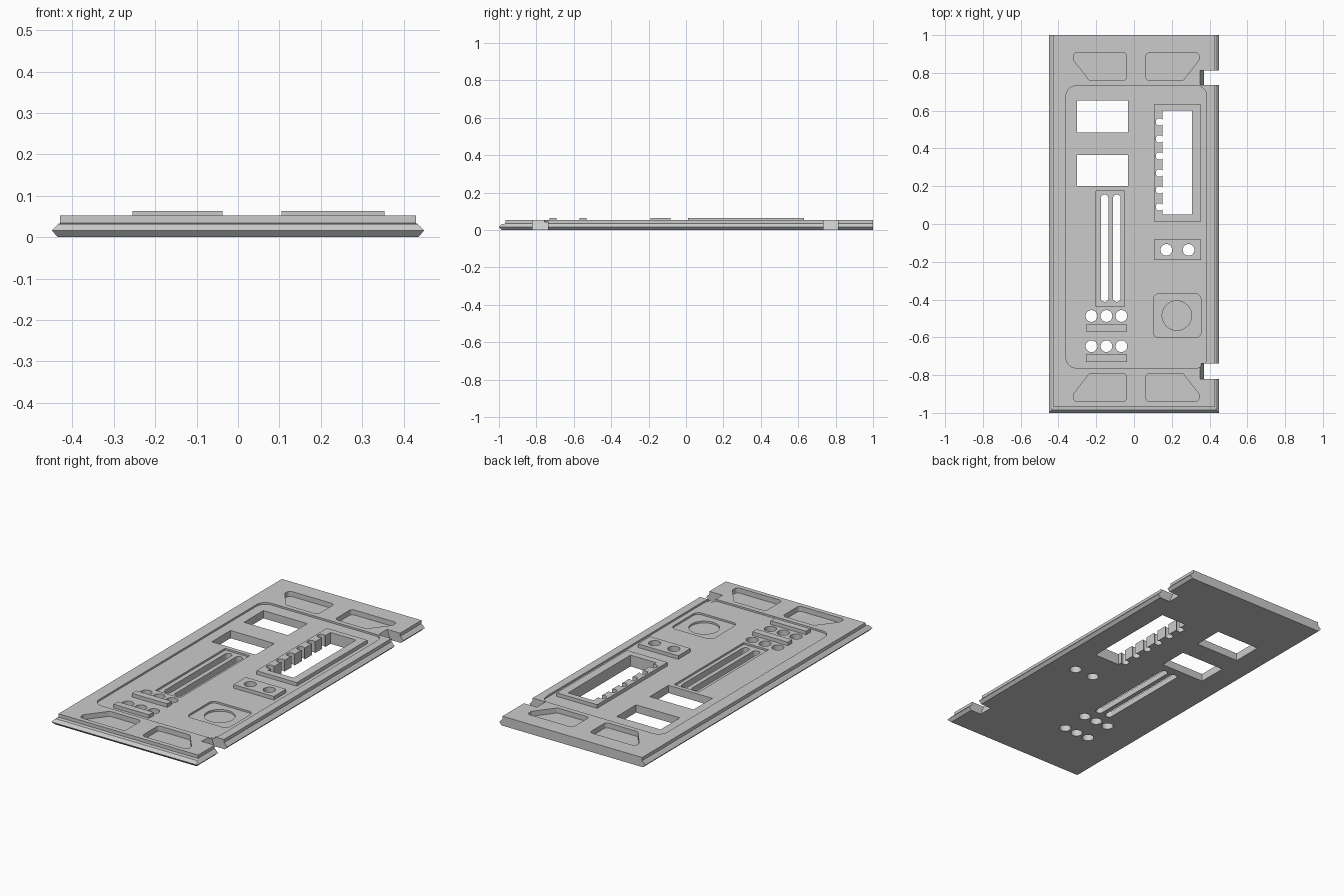
import bpy, bmesh, math
from mathutils import Vector

cube = bpy.data.objects.get("Cube")
if cube:
    bpy.data.objects.remove(cube, do_unlink=True)

grey = bpy.data.materials.new("panel grey")
grey.use_nodes = True
grey.diffuse_color = (0.6, 0.6, 0.6, 1)
grey.node_tree.nodes["Principled BSDF"].inputs["Base Color"].default_value = (0.6, 0.6, 0.6, 1)

TOP, FLOOR, RAISED = 0.053, 0.043, 0.063
ABOVE, BELOW = 0.1, -0.1


def loft(name, rings):
    """Solid made by joining equal point rings, lowest first."""
    bm = bmesh.new()
    loops = [[bm.verts.new(p) for p in ring] for ring in rings]
    bm.faces.new(loops[0][::-1])
    bm.faces.new(loops[-1])
    for low, high in zip(loops, loops[1:]):
        n = len(low)
        for i in range(n):
            j = (i + 1) % n
            bm.faces.new((low[i], low[j], high[j], high[i]))
    bmesh.ops.recalc_face_normals(bm, faces=bm.faces)
    mesh = bpy.data.meshes.new(name)
    bm.to_mesh(mesh)
    bm.free()
    mesh.materials.append(grey)
    obj = bpy.data.objects.new(name, mesh)
    bpy.context.scene.collection.objects.link(obj)
    return obj


def rect(x0, x1, y0, y1):
    return [(x0, y0), (x1, y0), (x1, y1), (x0, y1)]


def circle(x, y, r, n=32):
    return [(x + r * math.cos(math.tau * i / n), y + r * math.sin(math.tau * i / n))
            for i in range(n)]


def rounded(points, radius, steps=8):
    """Round every corner of a convex outline with an arc."""
    pts = [Vector((x, y, 0)) for x, y in points]
    out = []
    for i, p in enumerate(pts):
        a = (pts[i - 1] - p).normalized()
        b = (pts[(i + 1) % len(pts)] - p).normalized()
        half = a.angle(b) / 2
        reach = radius / math.tan(half)
        centre = p + (a + b).normalized() * radius / math.sin(half)
        start, end = p + a * reach - centre, p + b * reach - centre
        for k in range(steps + 1):
            t = k / steps * (math.pi - 2 * half)
            # Weighted sum of both end directions sweeps the arc
            sweep = math.pi - 2 * half
            q = centre + (start * math.sin(sweep - t) + end * math.sin(t)) / math.sin(sweep)
            out.append((q.x, q.y))
    return out


def prism(name, outline, z0, z1):
    return loft(name, [[(x, y, z) for x, y in outline] for z in (z0, z1)])


def subtract(obj, cutter):
    mod = obj.modifiers.new("cut", "BOOLEAN")
    mod.operation, mod.solver, mod.object = "DIFFERENCE", "EXACT", cutter
    bpy.context.view_layer.update()
    deps = bpy.context.evaluated_depsgraph_get()
    mesh = bpy.data.meshes.new_from_object(obj.evaluated_get(deps))
    obj.modifiers.clear()
    obj.data = mesh
    bpy.data.objects.remove(cutter, do_unlink=True)


def cut(obj, outline, floor=BELOW):
    subtract(obj, prism("cutter", outline, floor, ABOVE))


# Base slab with bevelled sides and front, stepped rim, square back
levels = [(0, 0.435, -0.985), (0.016, 0.45, -1), (0.032, 0.435, -0.985),
          (0.034, 0.43, -0.965), (TOP, 0.43, -0.965)]
panel = loft("panel", [[(x, y, z) for x, y in rect(-w, w, f, 1)] for z, w, f in levels])

# Shallow central recess
cut(panel, rounded(rect(-0.36, 0.385, -0.762, 0.732), 0.055), FLOOR)

# Corner pockets, mirrored across both axes
pocket = [(-0.32, 0.0735), (-0.32, 0.035), (-0.235, -0.0735), (-0.04, -0.0735), (-0.04, 0.0735)]
for centre_y, flip_y in ((0.833, 1), (-0.865, -1)):
    for shift_x, flip_x in ((0, 1), (0.024, -1)):
        cut(panel, rounded([(x * flip_x + shift_x, y * flip_y + centre_y) for x, y in pocket],
                           0.018), 0.025)

# Side notches with a sloping inner wall
for y0, y1 in ((0.735, 0.812), (-0.82, -0.738)):
    wedge = [(0.408, BELOW), (0.6, BELOW), (0.6, ABOVE), (0.332, ABOVE)]
    subtract(panel, loft("cutter", [[(x, y, z) for x, z in wedge] for y in (y0, y1)]))

# Two display windows
for y0, y1 in ((0.485, 0.655), (0.20, 0.365)):
    cut(panel, rect(-0.302, -0.032, y0, y1))

# Slider recess and its two slots
cut(panel, rect(-0.202, -0.05, -0.437, 0.176), 0.033)
for x in (-0.156, -0.091):
    cut(panel, rounded(rect(x - 0.02, x + 0.02, -0.412, 0.156), 0.0198))

# Dial recess and its round well
cut(panel, rounded(rect(0.102, 0.355, -0.602, -0.37), 0.03), 0.033)
cut(panel, circle(0.227, -0.485, 0.078, 48), 0.023)

# Button holes with a raised bar in front of each row
for row, y in (("rear", -0.487), ("front", -0.647)):
    for x in (-0.225, -0.146, -0.067):
        cut(panel, circle(x, y, 0.031))
    prism(row + "_button_bar", rect(-0.255, -0.037, y - 0.083, y - 0.045), FLOOR, RAISED)

# Raised frame with a long opening and a row of scallops
frame = prism("opening_frame", rect(0.105, 0.354, 0.012, 0.632), FLOOR, RAISED)
for part in (panel, frame):
    cut(part, rect(0.15, 0.307, 0.05, 0.6))
    for i in range(6):
        cut(part, circle(0.135, 0.09 + 0.09 * i, 0.02, 24))

# Raised plate with two knob holes
knob_plate = prism("knob_plate", rect(0.105, 0.354, -0.19, -0.082), FLOOR, RAISED)
for part in (panel, knob_plate):
    for x in (0.171, 0.289):
        cut(part, circle(x, -0.137, 0.031))
